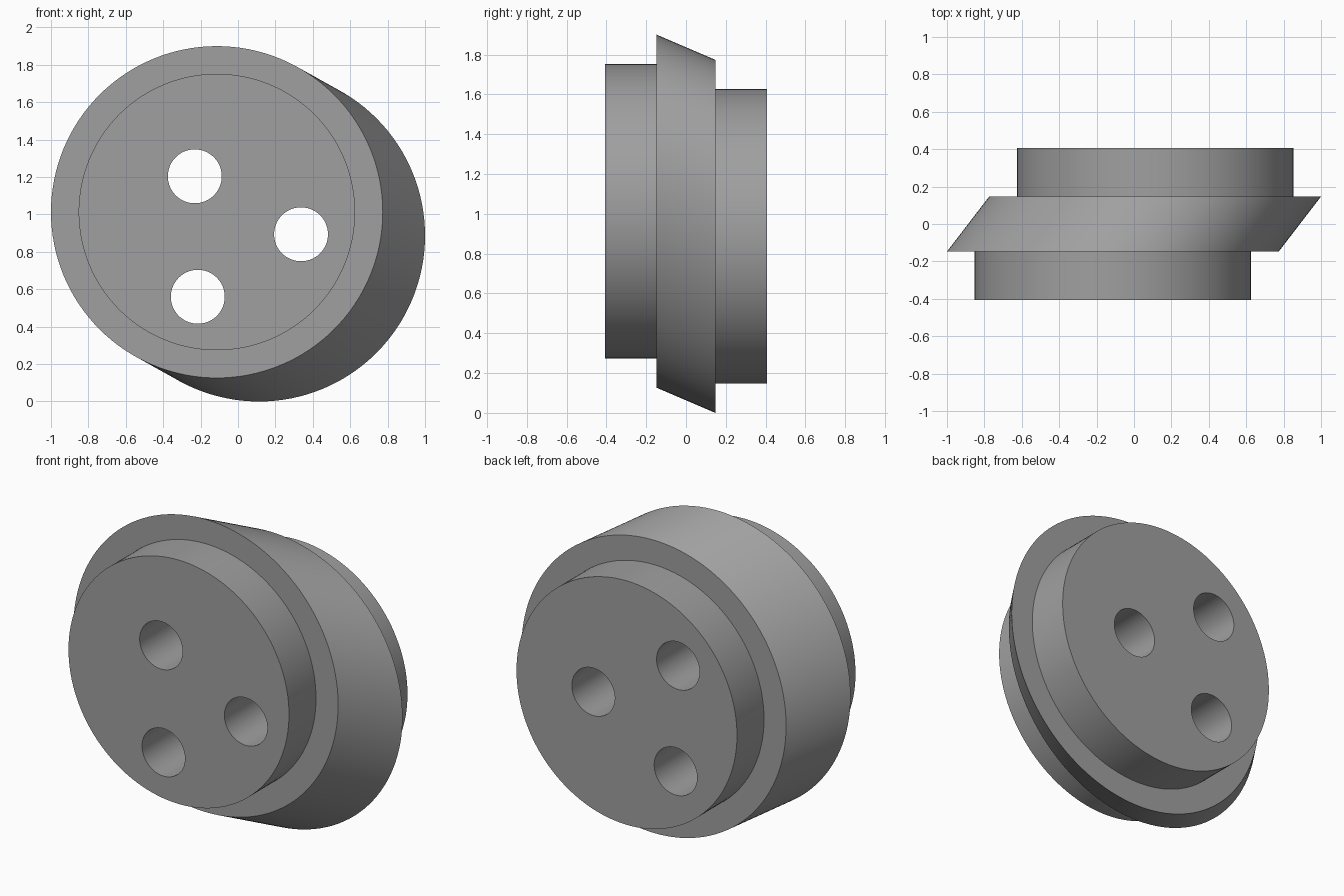
import bpy, bmesh, math

if "Cube" in bpy.data.objects:
    bpy.data.objects.remove(bpy.data.objects["Cube"])

SIDES = 128
CX, CZ = 0.113, 0.95        # sideways lean and mid height
LEAN_Z = 0.063
R_FLANGE, R_BOSS = 0.887, 0.739
Y_FLANGE, Y_BOSS = 0.147, 0.406

grey = bpy.data.materials.new("plain_grey")
grey.diffuse_color = (0.35, 0.35, 0.35, 1)
grey.use_nodes = True
grey.node_tree.nodes["Principled BSDF"].inputs["Base Color"].default_value = grey.diffuse_color


def loft(name, sections):
    """Closed solid through circles given as (x, y, z, radius), front to back."""
    bm = bmesh.new()
    rings = []
    for x, y, z, r in sections:
        rings.append([bm.verts.new((x + r * math.cos(a), y, z + r * math.sin(a)))
                      for a in (2 * math.pi * i / SIDES for i in range(SIDES))])
    for a, b in zip(rings, rings[1:]):
        for i in range(SIDES):
            j = (i + 1) % SIDES
            bm.faces.new((a[i], a[j], b[j], b[i]))
    bm.faces.new(rings[0])
    bm.faces.new(rings[-1])
    bmesh.ops.recalc_face_normals(bm, faces=bm.faces)
    mesh = bpy.data.meshes.new(name)
    bm.to_mesh(mesh)
    bm.free()
    mesh.materials.append(grey)
    obj = bpy.data.objects.new(name, mesh)
    bpy.context.collection.objects.link(obj)
    return obj


# Slanted flange with a round boss on each face
front, back = (-CX, CZ + LEAN_Z), (CX, CZ - LEAN_Z)
body = loft("offset_coupling_body", [
    (front[0], -Y_BOSS, front[1], R_BOSS),
    (front[0], -Y_FLANGE, front[1], R_BOSS),
    (front[0], -Y_FLANGE, front[1], R_FLANGE),
    (back[0], Y_FLANGE, back[1], R_FLANGE),
    (back[0], Y_FLANGE, back[1], R_BOSS),
    (back[0], Y_BOSS, back[1], R_BOSS),
])

# Three straight through holes
for n, (x, z) in enumerate([(-0.231, 1.204), (0.337, 0.894), (-0.215, 0.56)]):
    cutter = loft(f"hole_cutter_{n + 1}", [(x, -0.6, z, 0.144), (x, 0.6, z, 0.144)])
    cutter.hide_render = True
    cutter.hide_set(True)
    cut = body.modifiers.new(f"hole_{n + 1}", 'BOOLEAN')
    cut.operation = 'DIFFERENCE'
    cut.solver = 'EXACT'
    cut.object = cutter

# Bake the holes, then smooth the round walls and keep the rims sharp
bpy.context.view_layer.objects.active = body
body.select_set(True)
for m in list(body.modifiers):
    bpy.ops.object.modifier_apply(modifier=m.name)
bpy.ops.object.shade_smooth_by_angle(angle=math.radians(30))
